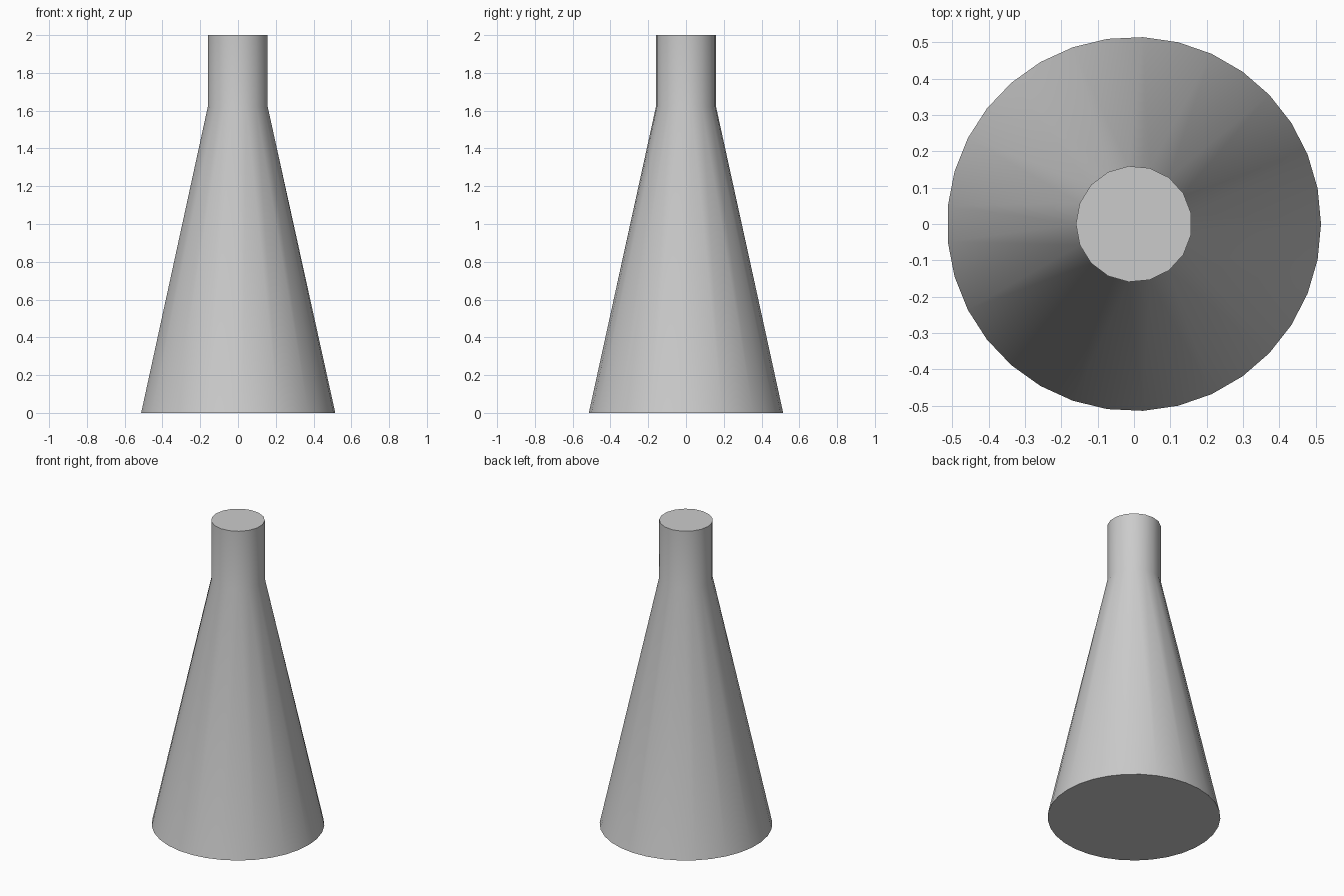
import bpy, bmesh, math

cube = bpy.data.objects.get("Cube")
if cube:
    bpy.data.objects.remove(cube, do_unlink=True)

grey = bpy.data.materials.new("light_grey")
grey.use_nodes = True
colour = (0.6, 0.6, 0.6, 1)
grey.diffuse_color = colour
grey.node_tree.nodes["Principled BSDF"].inputs["Base Color"].default_value = colour

BASE_SIDES, NECK_SIDES = 33, 17
WALL = 0.011


def ring(bm, radius, z, sides, turn=0.0):
    """Closed ring of edges around the z axis."""
    verts = []
    for i in range(sides):
        a = turn + math.tau * i / sides
        verts.append(bm.verts.new((radius * math.cos(a), radius * math.sin(a), z)))
    edges = [bm.edges.new((verts[i - 1], verts[i])) for i in range(sides)]
    return verts, edges


# Profile up the outside, over the lip and down the inside
profile = [
    (0.515, 0.0, BASE_SIDES, 0.0),
    (0.16, 1.62, NECK_SIDES, math.pi),
    (0.16, 2.0, NECK_SIDES, math.pi),
    (0.16 - WALL, 2.0, NECK_SIDES, math.pi),
    (0.16 - WALL, 1.62, NECK_SIDES, math.pi),
    (0.515 - WALL, WALL, BASE_SIDES, 0.0),
]
bm = bmesh.new()
rings = [ring(bm, *p) for p in profile]
for lower, upper in zip(rings, rings[1:]):
    bmesh.ops.bridge_loops(bm, edges=lower[1] + upper[1])

# Underside and inner floor
bm.faces.new(rings[0][0])
bm.faces.new(rings[-1][0])
bmesh.ops.recalc_face_normals(bm, faces=bm.faces)

mesh = bpy.data.meshes.new("conical_flask")
bm.to_mesh(mesh)
bm.free()
mesh.materials.append(grey)
flask = bpy.data.objects.new("conical_flask", mesh)
bpy.context.collection.objects.link(flask)

# Smooth walls with crisp lip and base
bpy.ops.object.select_all(action="DESELECT")
flask.select_set(True)
bpy.context.view_layer.objects.active = flask
bpy.ops.object.shade_smooth_by_angle(angle=math.radians(35))
